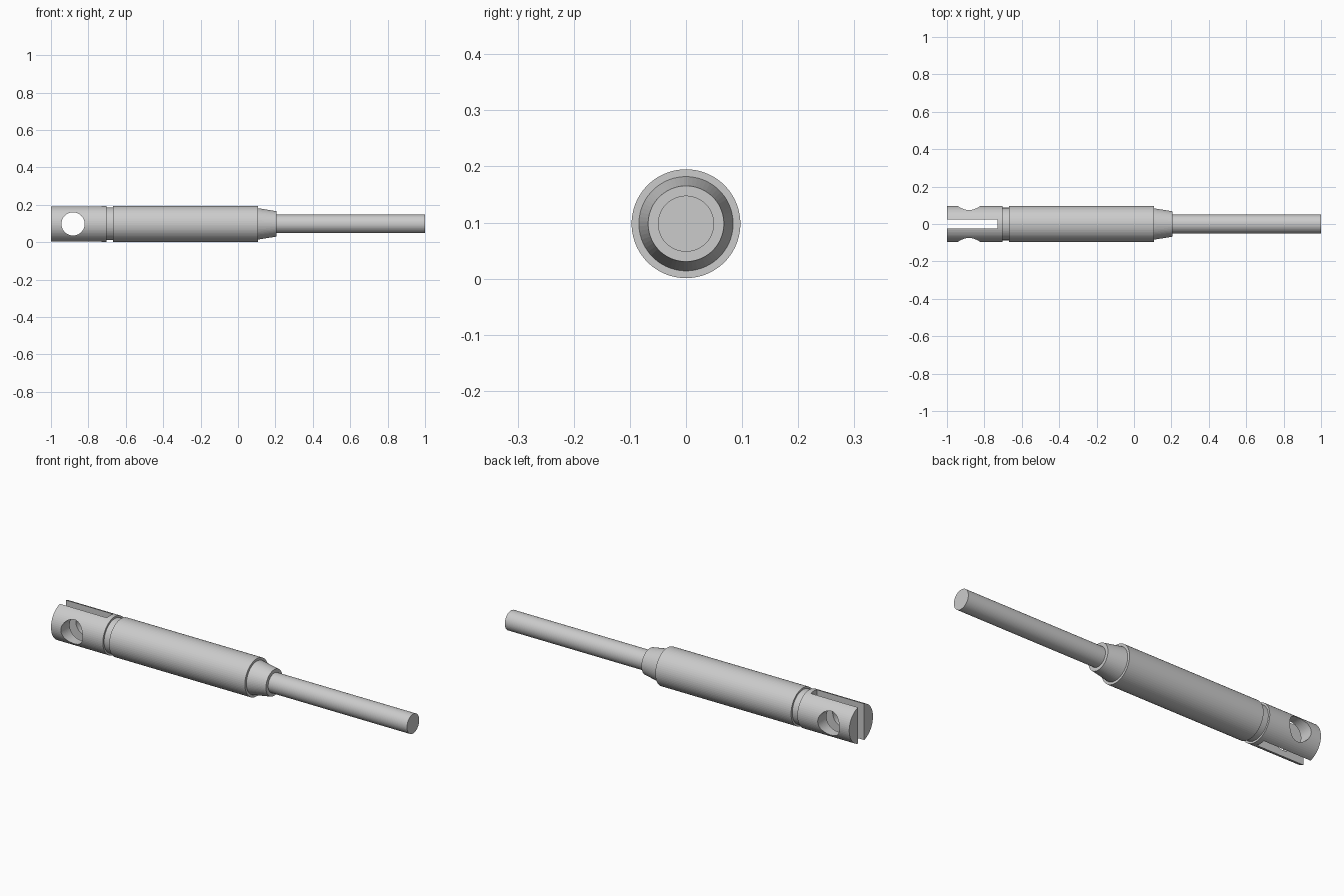
import bpy
import math

if "Cube" in bpy.data.objects:
    bpy.data.objects.remove(bpy.data.objects["Cube"])

SIDES = 64
Z = 0.098  # height of the long axis


def lathe(name, profile):
    """Closed solid turned around the x axis from (x, radius) points."""
    verts, faces = [], []
    for x, r in profile:
        for i in range(SIDES):
            a = 2 * math.pi * (i + 0.5) / SIDES
            verts.append((x, r * math.cos(a), Z + r * math.sin(a)))
    for k in range(len(profile) - 1):
        for i in range(SIDES):
            j = (i + 1) % SIDES
            a, b = k * SIDES, (k + 1) * SIDES
            faces.append((a + i, b + i, b + j, a + j))
    last = (len(profile) - 1) * SIDES
    faces.append(tuple(range(SIDES)))
    faces.append(tuple(last + i for i in reversed(range(SIDES))))
    mesh = bpy.data.meshes.new(name)
    # flip so every face looks outwards
    mesh.from_pydata(verts, [], [f[::-1] for f in faces])
    obj = bpy.data.objects.new(name, mesh)
    bpy.context.collection.objects.link(obj)
    return obj


def cut(target, cutter):
    """Subtract cutter from target and remove it."""
    cutter.hide_render = True
    mod = target.modifiers.new("cut", 'BOOLEAN')
    mod.operation = 'DIFFERENCE'
    mod.solver = 'EXACT'
    mod.object = cutter
    bpy.context.view_layer.objects.active = target
    bpy.ops.object.modifier_apply(modifier=mod.name)
    bpy.data.objects.remove(cutter)


# Turned pin: clevis head, groove, barrel, tapered nose and rod
pin = lathe("clevis_rod", [
    (-1.0, 0.097), (-0.704, 0.097),
    (-0.704, 0.087), (-0.668, 0.087),
    (-0.668, 0.097), (0.107, 0.097),
    (0.107, 0.084), (0.207, 0.0675),
    (0.207, 0.05), (1.0, 0.05),
])

# Make normals consistent before cutting
bpy.context.view_layer.objects.active = pin
pin.select_set(True)
bpy.ops.object.mode_set(mode='EDIT')
bpy.ops.mesh.select_all(action='SELECT')
bpy.ops.mesh.normals_make_consistent(inside=False)
bpy.ops.object.mode_set(mode='OBJECT')

# Fork slot, open at the end
bpy.ops.mesh.primitive_cube_add(size=1, location=(-0.93, 0, Z))
slot = bpy.context.object
slot.name = "slot_cutter"
slot.scale = (0.4, 0.05, 0.4)
cut(pin, slot)

# Cross hole through both fork cheeks
bpy.ops.mesh.primitive_cylinder_add(vertices=SIDES, radius=0.062, depth=0.5,
                                    location=(-0.882, 0, Z),
                                    rotation=(math.pi / 2, 0, 0))
hole = bpy.context.object
hole.name = "hole_cutter"
cut(pin, hole)
